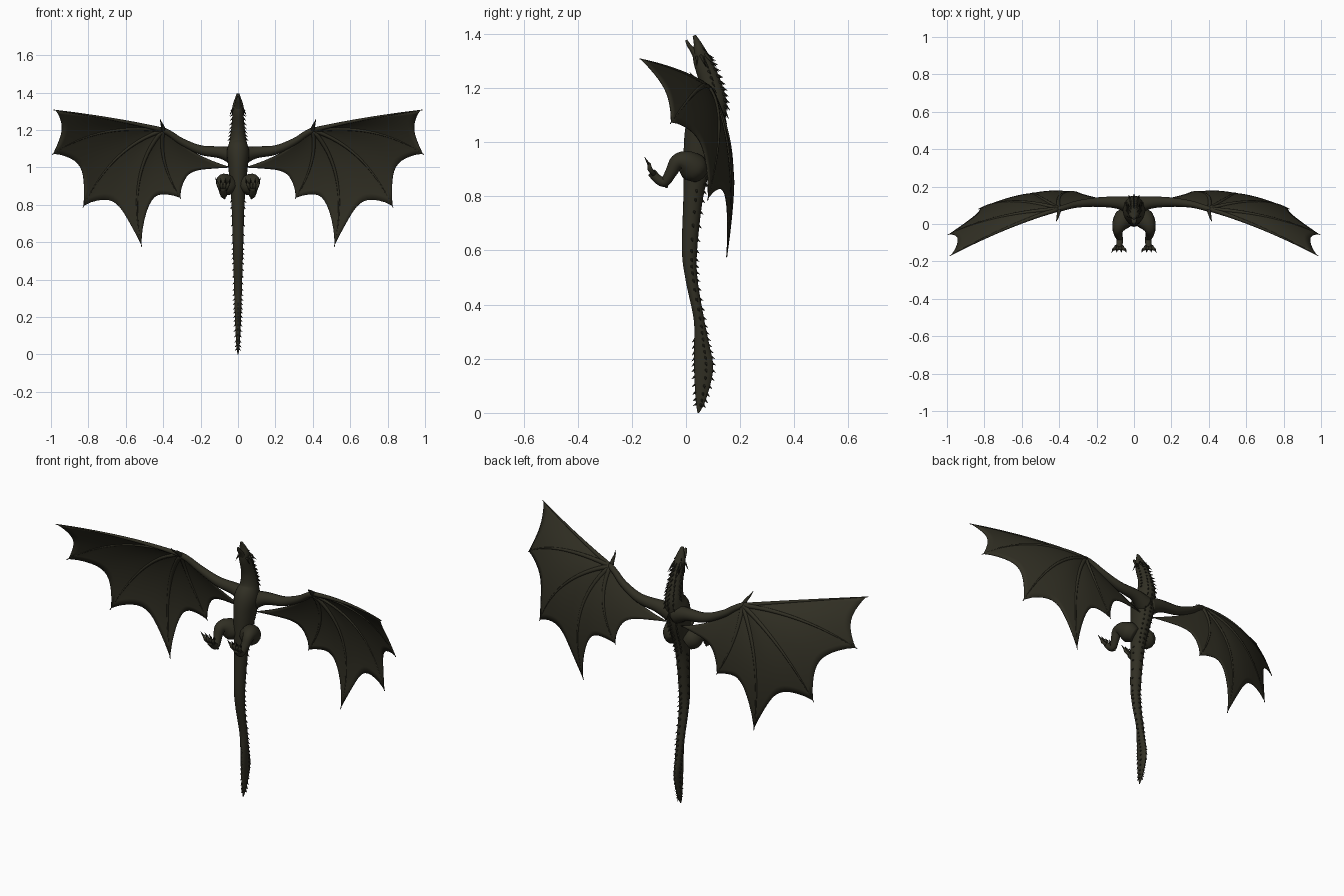
import bpy, bmesh, math
from mathutils import Vector as V

cube = bpy.data.objects.get("Cube")
if cube:
    bpy.data.objects.remove(cube)


def material(name, rgb):
    m = bpy.data.materials.new(name)
    m.use_nodes = True
    m.diffuse_color = (*rgb, 1)
    bsdf = next(n for n in m.node_tree.nodes if n.type == 'BSDF_PRINCIPLED')
    bsdf.inputs["Base Color"].default_value = (*rgb, 1)
    bsdf.inputs["Roughness"].default_value = 0.8
    return m


HIDE = material("dark olive hide", (0.03, 0.028, 0.017))
HORN = material("dark horn", (0.02, 0.019, 0.012))


def finish(bm, name, mat, mirror=False, smooth=True, thickness=0):
    bmesh.ops.recalc_face_normals(bm, faces=bm.faces)
    for f in bm.faces:
        f.smooth = smooth
    me = bpy.data.meshes.new(name)
    bm.to_mesh(me)
    bm.free()
    me.materials.append(mat)
    ob = bpy.data.objects.new(name, me)
    bpy.context.collection.objects.link(ob)
    if thickness:
        sol = ob.modifiers.new("thickness", 'SOLIDIFY')
        sol.thickness, sol.offset = thickness, 0
    if mirror:
        ob.modifiers.new("mirror", 'MIRROR').use_mirror_merge = False
    return ob


def spline(rows, steps=5):
    """Catmull-Rom through rows of equal-length numbers."""
    rows = [V(r) for r in rows]
    ext = [rows[0]] + rows + [rows[-1]]
    out = []
    for a, b, c, d in zip(ext, ext[1:], ext[2:], ext[3:]):
        for i in range(steps):
            t = i / steps
            out.append(b + (c - a) * (t / 2) + (a * 2 - b * 5 + c * 4 - d) * (t * t / 2)
                       + (b * 3 - a - c * 3 + d) * (t ** 3 / 2))
    return out + [rows[-1]]


def frames(path, ref):
    """Centre, side, normal, tangent and both radii at each path row."""
    pts = [V(p[:3]) for p in path]
    res = []
    for i, p in enumerate(path):
        t = (pts[min(i + 1, len(pts) - 1)] - pts[max(i - 1, 0)]).normalized()
        n = t.cross(V(ref)).normalized()
        res.append((pts[i], n.cross(t), n, t, max(p[3], .001), max(p[-1], .001)))
    return res


def loft(bm, path, ref=(0, 1, 0), n=12):
    rings = []
    for c, u, w, _, ru, rw in frames(path, ref):
        rings.append([bm.verts.new(c + u * ru * math.cos(a) + w * rw * math.sin(a))
                      for a in (math.tau * k / n for k in range(n))])
    for r, s in zip(rings, rings[1:]):
        for k in range(n):
            bm.faces.new((r[k], r[(k + 1) % n], s[(k + 1) % n], s[k]))
    bm.faces.new(rings[0])
    bm.faces.new(rings[-1])


def spike(bm, base, tip, r, n=5):
    base, tip = V(base), V(tip)
    d = (tip - base).normalized()
    u = d.orthogonal().normalized()
    w = d.cross(u)
    ring = [bm.verts.new(base + (u * math.cos(a) + w * math.sin(a)) * r)
            for a in (math.tau * k / n for k in range(n))]
    top = bm.verts.new(tip)
    for k in range(n):
        bm.faces.new((ring[k], ring[(k + 1) % n], top))
    bm.faces.new(ring)


# Body from tail tip to snout: y, z, half width, half depth
SECTIONS = [(.045, 0, .002, .003), (.054, .05, .009, .019), (.065, .16, .015, .035),
            (.058, .25, .018, .028), (.047, .35, .021, .019), (.021, .49, .025, .022),
            (.013, .6, .028, .028), (.026, .79, .034, .036), (.04, .9, .042, .05),
            (.06, 1.0, .052, .068), (.076, 1.08, .06, .07), (.098, 1.14, .046, .053),
            (.09, 1.215, .035, .04), (.06, 1.3, .029, .033), (.05, 1.335, .028, .024),
            (.042, 1.365, .018, .014), (.03, 1.394, .008, .006)]
body = spline([(0, *s) for s in SECTIONS], 8)
bm = bmesh.new()
loft(bm, body, (1, 0, 0), 20)
finish(bm, "body", HIDE)

# Lower jaw of the open mouth
bm = bmesh.new()
loft(bm, spline([(0, .05, 1.3, .022, .018), (0, .028, 1.335, .017, .011),
                 (0, .009, 1.36, .012, .007), (0, .001, 1.377, .005, .004)]), (1, 0, 0))
finish(bm, "lower_jaw", HIDE)

# Rows of spines: along the back, both flanks and under the tail
bm = bmesh.new()
for i, (c, u, w, t, ru, rw) in enumerate(frames(body, (1, 0, 0))):
    if i % 2 or not .03 < c.z < 1.32:
        continue
    size = .021 if c.z > 1.1 else .014
    angles = [90]
    if c.z < .85 or c.z > 1.14:
        angles += [15, 165]
    if .85 < c.z < 1.14 or c.z > 1.14:
        angles += [60, 120]
    if c.z < .28:
        angles.append(270)
    for deg in angles:
        a = math.radians(deg)
        out = u * math.cos(a) + w * math.sin(a)
        p = c + u * ru * math.cos(a) + w * rw * math.sin(a)
        spike(bm, p - out * .004, p + out * size * .75 - t * size * .8, .006)
finish(bm, "spines", HORN, smooth=False)

# Head horns and brow frill
bm = bmesh.new()
for base, tip, r in [((.018, .07, 1.325), (.034, .115, 1.275), .008),
                     ((.024, .055, 1.32), (.046, .075, 1.275), .007),
                     ((.024, .04, 1.315), (.043, .04, 1.28), .006),
                     ((.014, .055, 1.35), (.024, .075, 1.335), .005)]:
    spike(bm, base, tip, r)
finish(bm, "head_horns", HORN, mirror=True)

# Legs: thigh, shin and foot in one limb, then toes with claws
bm = bmesh.new()
loft(bm, spline([(.035, .05, .885, .04), (.055, .028, .905, .054), (.075, -.003, .926, .043),
                 (.086, -.033, .925, .029), (.084, -.055, .888, .022), (.077, -.078, .853, .018),
                 (.077, -.103, .862, .017), (.08, -.127, .888, .016)]), (1, 0, 0))
toes = [(dx, V((.08 + dx * .45, -.118, .88)), V((.08 + dx, -.137, .922)))
        for dx in (-.033, -.011, .011, .033)]
for dx, a, b in toes:
    loft(bm, [(*a, .009), (*((a + b) / 2 + V((0, -.006, 0))), .009), (*b, .006)], (1, 0, 0), 8)
loft(bm, [(.077, -.08, .85, .009), (.072, -.07, .832, .005)], (1, 0, 0), 8)
finish(bm, "legs", HIDE, mirror=True)
bm = bmesh.new()
for dx, a, b in toes:
    spike(bm, b - V((0, 0, .004)), b + V((dx * .2, -.018, .026)), .006)
finish(bm, "toe_claws", HORN, mirror=True)

# Wing arm from shoulder to wrist
WRIST = V((.4, .08, 1.2))
bm = bmesh.new()
loft(bm, spline([(.02, .1, 1.06, .05), (.09, .115, 1.08, .033), (.2, .117, 1.093, .025),
                 (.3, .107, 1.137, .019), (.36, .092, 1.178, .016), (*WRIST, .014),
                 (.415, .075, 1.205, .004)]))
finish(bm, "wing_arms", HIDE, mirror=True)

# Wing fingers: control point and tip of each curve leaving the wrist
FINGERS = [((.67, 0, 1.265), (.985, -.17, 1.307)), ((.75, .06, 1.24), (.995, -.058, 1.068)),
           ((.68, .16, 1.11), (.83, .08, .785)), ((.6, .2, .98), (.515, .15, .575)),
           ((.43, .18, 1.03), (.305, .172, .832))]
INNER = ((.25, .13, 1.06), (.035, .1, 1.0))


def bend(curve, t):
    c, e = map(V, curve)
    return WRIST * (1 - t) ** 2 + c * 2 * t * (1 - t) + e * t * t


bm = bmesh.new()
for f in FINGERS:
    loft(bm, [(*bend(f, t), .0105 * (1 - t) + .002) for t in (i / 16 for i in range(17))], n=8)
finish(bm, "wing_fingers", HIDE, mirror=True)

# Membrane panels between neighbouring fingers, scalloped at the outer edge
bm = bmesh.new()
edges = FINGERS + [INNER]
N, M = 16, 12
for a, b, depth in zip(edges, edges[1:], (.07, .15, .17, .22, .22)):
    grid = []
    for j in range(M + 1):
        s = j / M
        reach = .985 - depth * math.sin(math.pi * s) ** .8
        if b is INNER:
            reach += .015 * s
        row = []
        for i in range(N + 1):
            t = max(.01, i / N) * reach
            p = bend(a, t).lerp(bend(b, t), s)
            p.y += .012 * math.sin(math.pi * s) * t
            row.append(bm.verts.new(p))
        grid.append(row)
    for r, q in zip(grid, grid[1:]):
        for i in range(N):
            bm.faces.new((r[i], r[i + 1], q[i + 1], q[i]))
bmesh.ops.remove_doubles(bm, verts=bm.verts, dist=.0004)
finish(bm, "wing_membranes", HIDE, mirror=True, thickness=.004)

# Thumb claws at the wrists
bm = bmesh.new()
loft(bm, spline([(.398, .082, 1.195, .013), (.404, .055, 1.222, .009),
                 (.41, .03, 1.238, .005), (.417, .014, 1.258, .001)]), n=8)
finish(bm, "thumb_claws", HORN, mirror=True)
